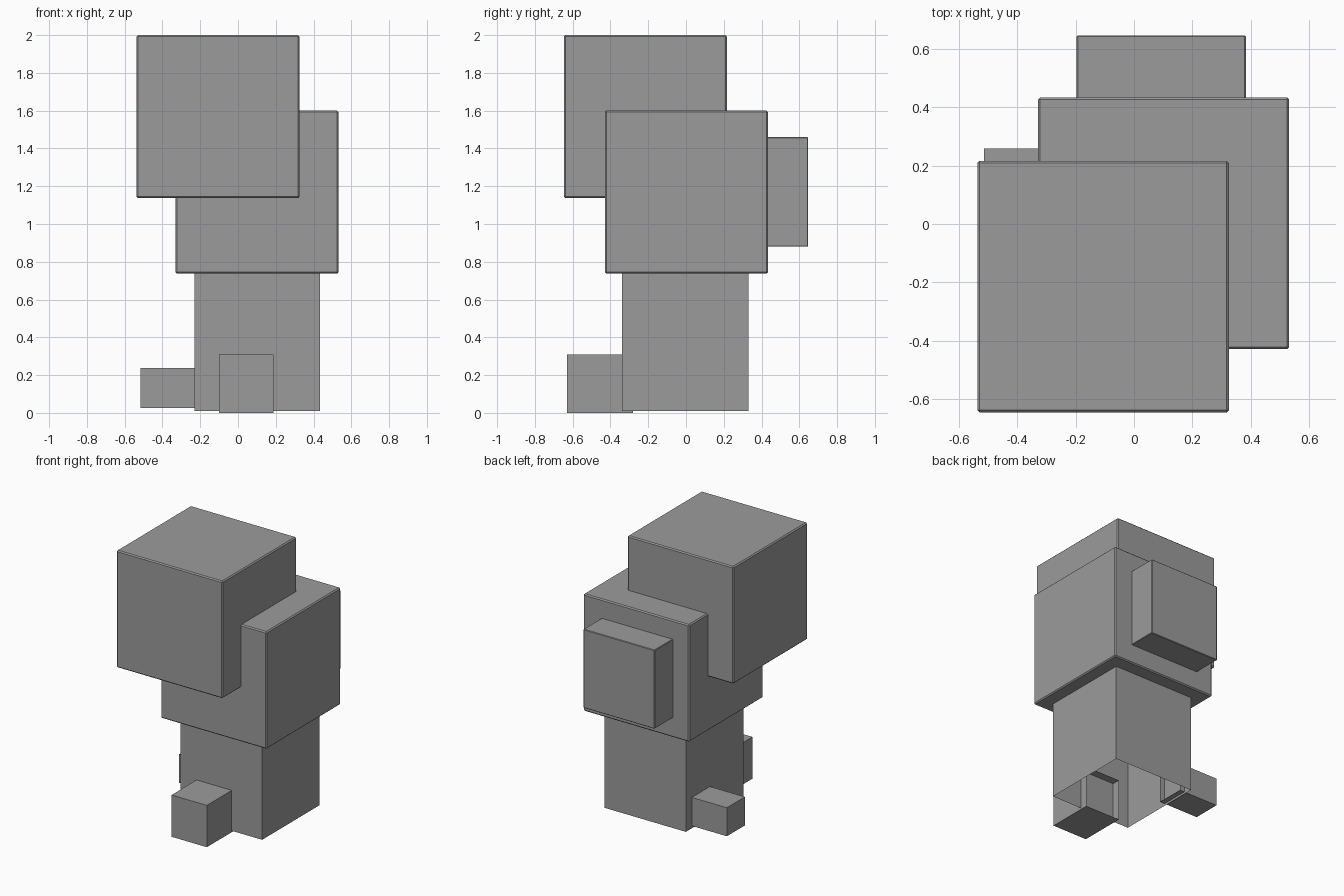
import bpy
import bmesh
from mathutils import Vector

cube = bpy.data.objects.get("Cube")
if cube:
    bpy.data.objects.remove(cube, do_unlink=True)

# Single flat colour
grey = bpy.data.materials.new("plain grey")
grey.use_nodes = True
colour = (0.33, 0.33, 0.33, 1)
grey.diffuse_color = colour
grey.node_tree.nodes["Principled BSDF"].inputs["Base Color"].default_value = colour


def box(name, low, high, bevel=0.0, open_side=None):
    """Box between two corners, optionally bevelled or open towards one direction."""
    low, high = Vector(low), Vector(high)
    size, centre = high - low, (low + high) / 2
    bm = bmesh.new()
    bmesh.ops.create_cube(bm, size=1)
    for v in bm.verts:
        v.co = Vector(a * b for a, b in zip(v.co, size)) + centre
    bm.normal_update()
    if open_side:
        gone = [f for f in bm.faces if f.normal.dot(Vector(open_side)) > 0.9]
        bmesh.ops.delete(bm, geom=gone, context='FACES')
    mesh = bpy.data.meshes.new(name)
    bm.to_mesh(mesh)
    bm.free()
    mesh.materials.append(grey)
    obj = bpy.data.objects.new(name, mesh)
    bpy.context.collection.objects.link(obj)
    if bevel:
        mod = obj.modifiers.new("soft edges", 'BEVEL')
        mod.width = bevel
        mod.segments = 1
    return obj


# Hollow trunk, open underneath
box("trunk", (-0.23, -0.34, 0.01), (0.435, 0.33, 0.75), open_side=(0, 0, -1))

# Root stubs, open where they enter the trunk
box("front_root", (-0.10, -0.63, 0), (0.187, -0.28, 0.308), open_side=(0, 1, 0))
box("side_root", (-0.515, 0.05, 0.027), (-0.19, 0.26, 0.237), open_side=(1, 0, 0))

# Foliage blocks
box("middle_foliage", (-0.33, -0.43, 0.737), (0.533, 0.435, 1.60), bevel=0.008)
box("top_foliage", (-0.538, -0.647, 1.137), (0.326, 0.217, 2.0), bevel=0.008)
box("back_foliage", (-0.197, 0.07, 0.88), (0.384, 0.647, 1.46), bevel=0.004)
